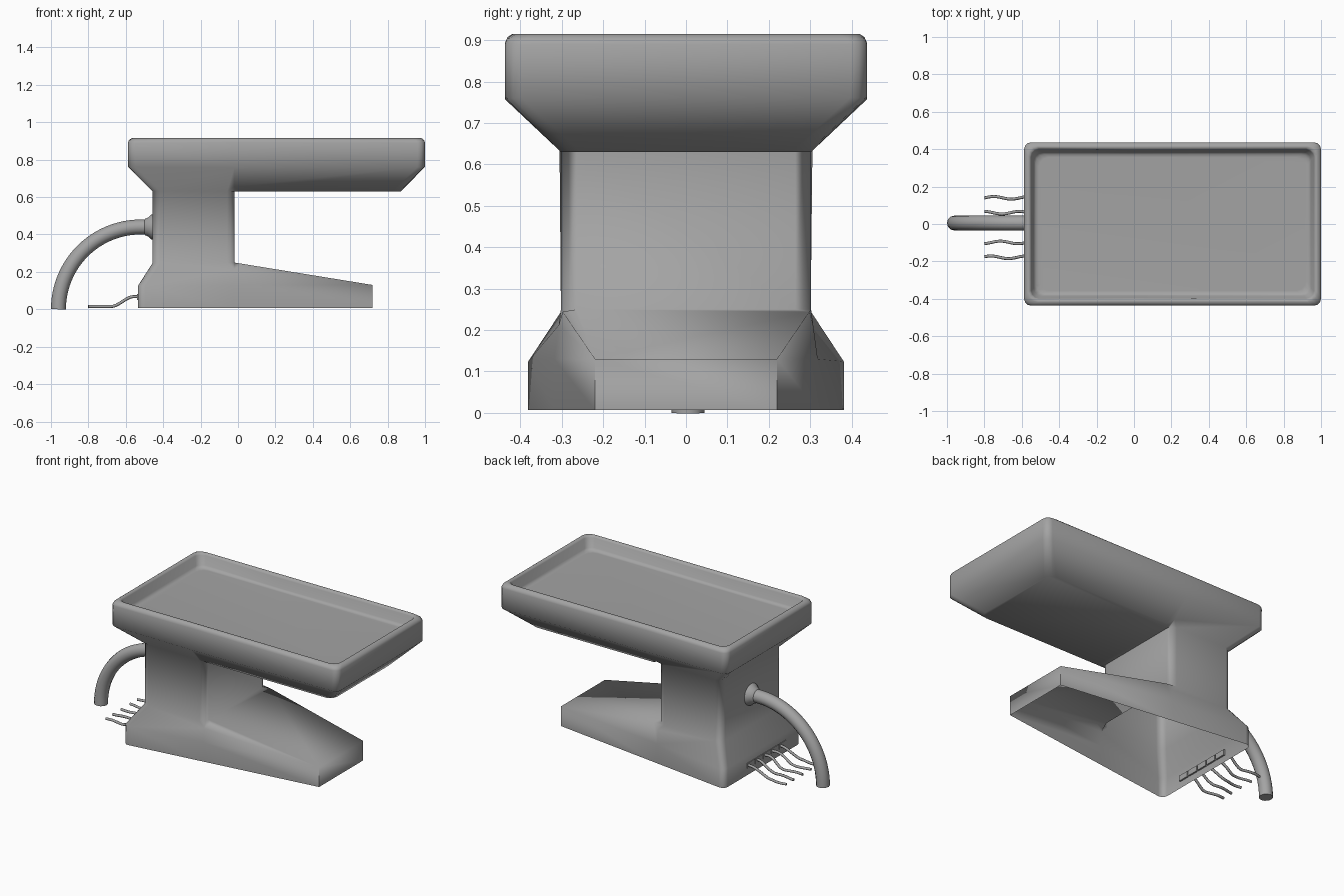
import bpy, bmesh, math

if "Cube" in bpy.data.objects:
    bpy.data.objects.remove(bpy.data.objects["Cube"])

# One darker grey for every part
grey = bpy.data.materials.new("grey_plastic")
grey.diffuse_color = (0.37, 0.37, 0.37, 1)
grey.use_nodes = True
grey.node_tree.nodes["Principled BSDF"].inputs["Base Color"].default_value = grey.diffuse_color


def finish(obj, angle=82):
    bpy.ops.object.select_all(action='DESELECT')
    obj.select_set(True)
    bpy.context.view_layer.objects.active = obj
    bpy.ops.object.shade_smooth_by_angle(angle=math.radians(angle))


def mesh_object(name, bm):
    bmesh.ops.recalc_face_normals(bm, faces=bm.faces)
    me = bpy.data.meshes.new(name)
    bm.to_mesh(me)
    bm.free()
    me.materials.append(grey)
    obj = bpy.data.objects.new(name, me)
    bpy.context.collection.objects.link(obj)
    finish(obj)
    return obj


def tube(name, points, radius, res=3):
    cu = bpy.data.curves.new(name, 'CURVE')
    cu.dimensions = '3D'
    cu.bevel_depth = radius
    cu.bevel_resolution = res
    cu.use_fill_caps = True
    cu.materials.append(grey)
    sp = cu.splines.new('POLY')
    sp.points.add(len(points) - 1)
    for p, co in zip(sp.points, points):
        p.co = (*co, 1)
    sp.use_smooth = True
    obj = bpy.data.objects.new(name, cu)
    bpy.context.collection.objects.link(obj)
    return obj


# Stand shell: six-point rings (back, middle, front on each side), lofted
# from the open underside up the column and into the recessed tray.
def ring(back, mid, front):
    return [back, mid, front] + [(x, -y, z) for x, y, z in (front, mid, back)]


def tray_ring(inset, z):
    y = 0.437 - inset
    return ring((-0.588 + inset, y, z), (-0.02, y, z), (1.0 - inset, y, z))


rings = [
    ring((-0.535, 0.386, 0.007), (-0.02, 0.318, 0.007), (0.72, 0.22, 0.007)),
    ring((-0.535, 0.386, 0.13), (-0.02, 0.318, 0.13), (0.72, 0.22, 0.13)),
    ring((-0.455, 0.302, 0.25), (-0.02, 0.302, 0.25), (-0.02, 0.302, 0.25)),
    ring((-0.455, 0.302, 0.63), (-0.02, 0.302, 0.63), (-0.02, 0.302, 0.63)),
    ring((-0.455, 0.302, 0.63), (-0.02, 0.302, 0.63), (0.87, 0.302, 0.63)),
    tray_ring(0, 0.757), tray_ring(0, 0.893),
    tray_ring(0.006, 0.907), tray_ring(0.02, 0.915),
    tray_ring(0.034, 0.9135), tray_ring(0.041, 0.90),
    tray_ring(0.054, 0.845), tray_ring(0.064, 0.836),
    tray_ring(0.08, 0.8355),
]
bm = bmesh.new()
grid = [[bm.verts.new(p) for p in r] for r in rings]
for a, b in zip(grid, grid[1:]):
    for i in range(6):
        j = (i + 1) % 6
        bm.faces.new((a[i], a[j], b[j], b[i]))
bm.faces.new(grid[-1])
bmesh.ops.remove_doubles(bm, verts=bm.verts, dist=0.0002)

# Round the rising corner edges of the column and the tray
corners = []
for e in bm.edges:
    p, q = (v.co for v in e.verts)
    mx = (p.x + q.x) / 2
    column_front = abs(mx + 0.02) < 0.001 and abs(p.z - q.z) > 0.3
    if abs(p.z - q.z) > 0.0002 and p.y * q.y > 0 and (
            mx < -0.4 or mx > 0.85 or column_front):
        corners.append(e)
bmesh.ops.bevel(bm, geom=corners, offset=0.038, segments=3, profile=0.5,
                affect='EDGES', clamp_overlap=True)
mesh_object("stand_shell", bm)

# Hose: short straight start, then a quarter circle to the ground
hose = [(-0.45, 0.005, 0.44)]
for i in range(25):
    t = math.radians(90 + 90 * i / 24)
    hose.append((-0.52 + 0.44 * math.cos(t), 0.005, 0.44 * math.sin(t)))
tube("hose", hose, 0.04, 4)

# Hose collar: turned profile of (distance from wall, radius)
bm = bmesh.new()
loops = []
for d, r in [(0, 0.068), (0.012, 0.066), (0.03, 0.05), (0.045, 0.044), (0.048, 0.038)]:
    loops.append([bm.verts.new((-0.452 - d,
                                0.005 + r * math.cos(k * math.tau / 24),
                                0.44 + r * math.sin(k * math.tau / 24)))
                  for k in range(24)])
for a, b in zip(loops, loops[1:]):
    for k in range(24):
        m = (k + 1) % 24
        bm.faces.new((a[k], a[m], b[m], b[k]))
mesh_object("hose_collar", bm)

# Five wires with their sockets in the back wall
for n in range(5):
    y = -0.178 + 0.0795 * n
    bpy.ops.mesh.primitive_cube_add(size=1, location=(-0.532, y - 0.02, 0.066))
    socket = bpy.context.object
    socket.name = f"socket_{n + 1}"
    socket.scale = (0.014, 0.07, 0.034)
    socket.data.materials.append(grey)

    pts = []
    for i in range(21):
        t = i / 20
        s = min(max((t - 0.1) / 0.45, 0), 1)
        s = s * s * (3 - 2 * s)
        wiggle = 0.007 * math.sin(t * 9 + n * 1.7)
        pts.append((-0.53 - 0.27 * t, y + wiggle, 0.068 - 0.053 * s))
    tube(f"wire_{n + 1}", pts, 0.008, 2)
